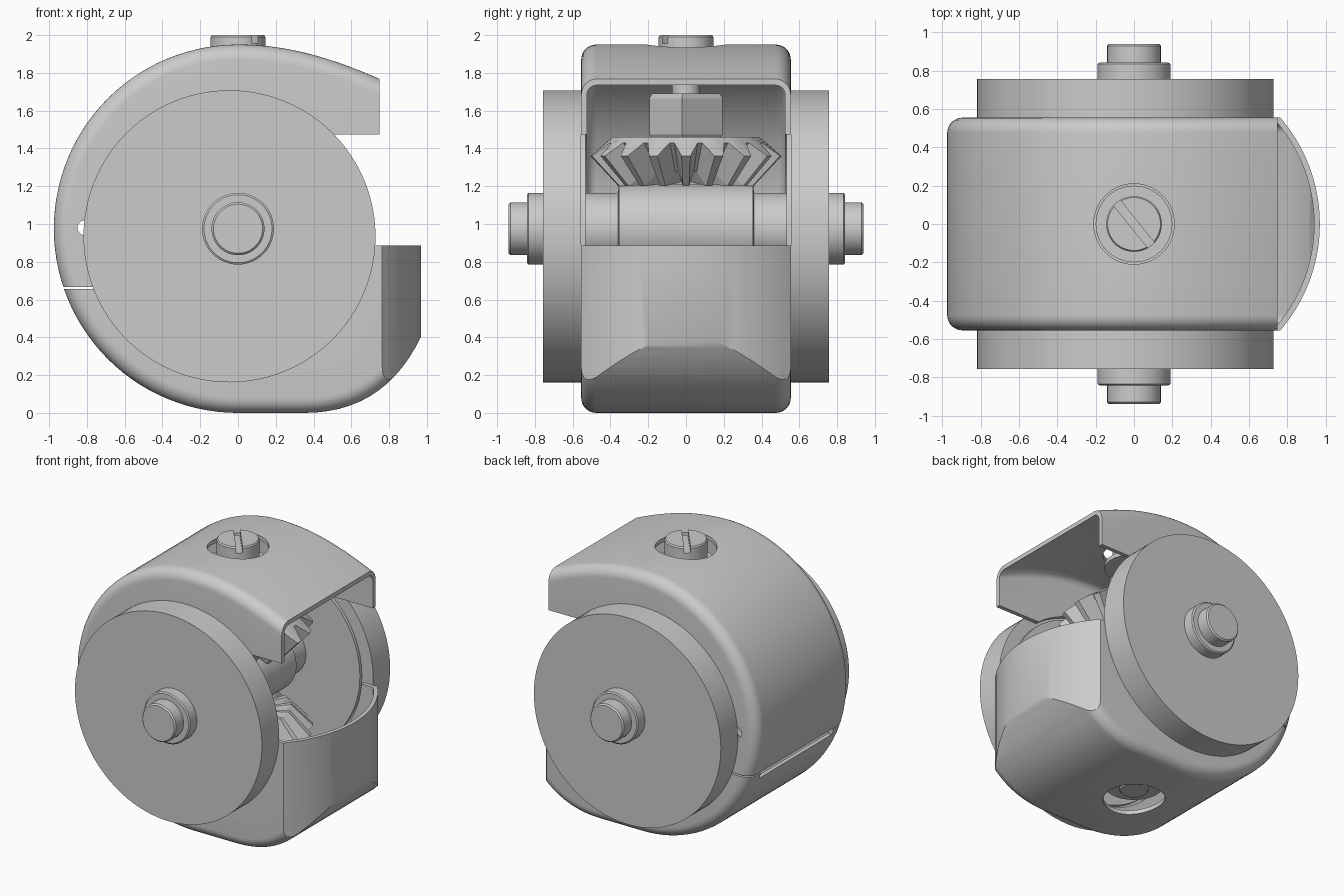
import bpy, bmesh, math
from mathutils import Matrix

if "Cube" in bpy.data.objects:
    bpy.data.objects.remove(bpy.data.objects["Cube"])

MID = 0.975            # height of the axle
WALL = 0.03

metal = bpy.data.materials.new("plain grey metal")
metal.use_nodes = True
metal.diffuse_color = (0.6, 0.6, 0.6, 1)
metal.node_tree.nodes["Principled BSDF"].inputs["Base Color"].default_value = (0.6, 0.6, 0.6, 1)


def finish(bm, name):
    bmesh.ops.recalc_face_normals(bm, faces=bm.faces)
    me = bpy.data.meshes.new(name)
    bm.to_mesh(me)
    bm.free()
    ob = bpy.data.objects.new(name, me)
    bpy.context.collection.objects.link(ob)
    me.materials.append(metal)
    return ob


def skin(name, rings):
    """Closed solid through equal-length rings of points, capped at both ends."""
    bm = bmesh.new()
    loops = [[bm.verts.new(p) for p in ring] for ring in rings]
    n = len(loops[0])
    for a, b in zip(loops, loops[1:]):
        for i in range(n):
            j = (i + 1) % n
            bm.faces.new((a[i], a[j], b[j], b[i]))
    bm.faces.new(loops[0])
    bm.faces.new(loops[-1])
    return finish(bm, name)


def lathe(name, steps, axis="Z", at=(0, 0, 0), n=64, turn=0.0):
    """Turned solid from (radius, distance along axis) steps."""
    ring = [math.tau * i / n + turn for i in range(n)]
    ob = skin(name, [[(r * math.cos(a), r * math.sin(a), d) for a in ring] for r, d in steps])
    rot = Matrix.Rotation(-math.pi / 2, 4, "X") if axis == "Y" else Matrix()
    ob.data.transform(Matrix.Translation(at) @ rot)
    return ob


def box(name, x, y, z):
    corners = lambda h: [(x[0], y[0], h), (x[1], y[0], h), (x[1], y[1], h), (x[0], y[1], h)]
    return skin(name, [corners(z[0]), corners(z[1])])


def boolean(ob, tool, op="DIFFERENCE"):
    mod = ob.modifiers.new("cut", "BOOLEAN")
    mod.operation, mod.object, mod.solver = op, tool, "EXACT"
    bpy.context.view_layer.objects.active = ob
    bpy.ops.object.modifier_apply(modifier=mod.name)
    bpy.data.objects.remove(tool)


def inset(pts, t):
    out = []
    for i, (x, z) in enumerate(pts):
        (ax, az), (bx, bz) = pts[i - 1], pts[(i + 1) % len(pts)]
        d = math.hypot(bx - ax, bz - az)
        out.append((x - t * (bz - az) / d, z + t * (bx - ax) / d))
    return out


def bezier(p, n=16):
    w = lambda t: ((1 - t) ** 3, 3 * t * (1 - t) ** 2, 3 * t * t * (1 - t), t ** 3)
    return [tuple(sum(k * q[c] for k, q in zip(w(i / n), p)) for c in (0, 1)) for i in range(n + 1)]


def pillow(name, pts, half, r):
    """Side profile extruded across the width with rounded rims."""
    arc = [math.pi / 2 * i / 8 for i in range(9)]
    right = [(half - r + r * math.sin(a), r * (1 - math.cos(a))) for a in arc]
    layers = [(-y, t) for y, t in reversed(right)] + right
    return skin(name, [[(x, y, z) for x, z in inset(pts, t)] for y, t in layers])


def plan(t):
    """Upright block with the bowed nose, inset by t."""
    ys = [-0.6 + 0.05 * i for i in range(25)]
    pts = [(0.12 + math.sqrt((0.85 - t) ** 2 - y * y), y) for y in ys] + [(-1.2, 0.6), (-1.2, -0.6)]
    return skin("plan", [[(x, y, z) for x, y in pts] for z in (-0.5, 2.5)])


# Shell: rounded body, hollowed, then opened
side = bezier([(0.35, 0), (0.7, 0), (0.93, 0.2), (1.05, 0.62)])
side += bezier([(1.05, 1.62), (0.6, 1.86), (0.3, 1.95), (0, 1.95)])
side += [(MID * math.cos(a), MID + MID * math.sin(a))
         for a in (math.pi * (0.5 + i / 56) for i in range(1, 57))]
shell = pillow("shell", side, 0.555, 0.08)
boolean(shell, plan(0), "INTERSECT")
hollow = pillow("hollow", inset(side, WALL), 0.555 - WALL, 0.05)
boolean(hollow, plan(WALL), "INTERSECT")
boolean(shell, hollow)
cutters = [
    box("front_gap", (0.75, 1.3), (-1, 1), (0.885, 2.3)),
    box("mouth", (0.2, 1.3), (-1, 1), (0.885, 1.475)),
    lathe("side_hole", [(0.7, -1), (0.7, 1)], "Y", (-0.045, 0, 0.935), 96),
    lathe("notch", [(0.04, -1), (0.04, 1)], "Y", (-0.81, 0, 0.98), 24),
    lathe("screw_hole", [(0.21, -1), (0.21, 3)]),
    box("seam", (-1.2, -0.72), (-1, 1), (0.655, 0.667)),
    box("back_slot", (-1.2, -0.72), (-0.43, 0.43), (0.61, 0.66)),
]
for c in cutters:
    boolean(shell, c)

# Wheels and stepped hubs
for s, label in ((-1, "front"), (1, "back")):
    lathe(label + "_wheel", [(0.68, s * 0.532), (0.68, s * 0.556), (0.773, s * 0.556), (0.773, s * 0.757)],
          "Y", (-0.045, 0, 0.935), 96)
    lathe(label + "_hub", [(0.19, s * 0.74), (0.19, s * 0.835), (0.18, s * 0.842), (0.14, s * 0.842),
                           (0.14, s * 0.93), (0.13, s * 0.94)], "Y", (0, 0, MID))

# Axle with thicker middle
lathe("axle", [(0.19, -0.6), (0.19, -0.36), (0.235, -0.355), (0.235, 0.355), (0.19, 0.36), (0.19, 0.6)],
      "Y", (0, 0, MID))


def bevel_gear(name, flip):
    """Toothed cone pointing at the axle: (tip radius, root radius, tip height, root height)."""
    teeth = 18
    rows = [(0.06, 0.06, 0.47, 0.47), (0.39, 0.38, 0.485, 0.485), (0.51, 0.425, 0.385, 0.455),
            (0.36, 0.28, 0.225, 0.3), (0.06, 0.06, 0.25, 0.3)]
    rings = []
    for tip_r, root_r, tip_h, root_h in rows:
        ring = []
        for i in range(teeth):
            for off, tip in ((-0.42, 0), (-0.13, 1), (0.13, 1), (0.42, 0)):
                a = math.tau * (i + off) / teeth
                r, h = (tip_r, tip_h) if tip else (root_r, root_h)
                ring.append((r * math.cos(a), r * math.sin(a), MID + flip * h))
        rings.append(ring)
    return skin(name, rings)


# Upper and lower gears, each with a square nut and a shaft
for flip, label in ((1, "upper"), (-1, "lower")):
    h = lambda z: MID + flip * z
    bevel_gear(label + "_gear", flip)
    lathe(label + "_nut", [(0.18, h(0.48)), (0.195, h(0.5)), (0.195, h(0.69)), (0.18, h(0.715))],
          n=4, turn=math.radians(-6))
    lathe(label + "_shaft", [(0.075, h(0.45)), (0.075, h(0.88))], n=32)
    lathe(label + "_washer", [(0.2, h(0.83)), (0.2, h(0.86))], n=48)

# Slotted top screw and plain lower stud
screw = lathe("top_screw", [(0.1, 1.8), (0.145, 1.87), (0.145, 1.99), (0.138, 2.0)], n=48)
slot = box("slot", (-0.3, 0.3), (-0.022, 0.022), (1.955, 2.2))
slot.data.transform(Matrix.Rotation(math.radians(-51), 4, "Z"))
boolean(screw, slot)
lathe("lower_stud", [(0.1, 0.16), (0.1, 0.08), (0.09, 0.07)], n=48)

# Smooth round surfaces, keep edges sharp
bpy.ops.object.select_all(action="DESELECT")
for ob in bpy.context.collection.objects:
    if ob.type == "MESH" and not ob.name.endswith(("gear", "nut")):
        ob.select_set(True)
        bpy.context.view_layer.objects.active = ob
bpy.ops.object.shade_smooth_by_angle(angle=math.radians(30))
